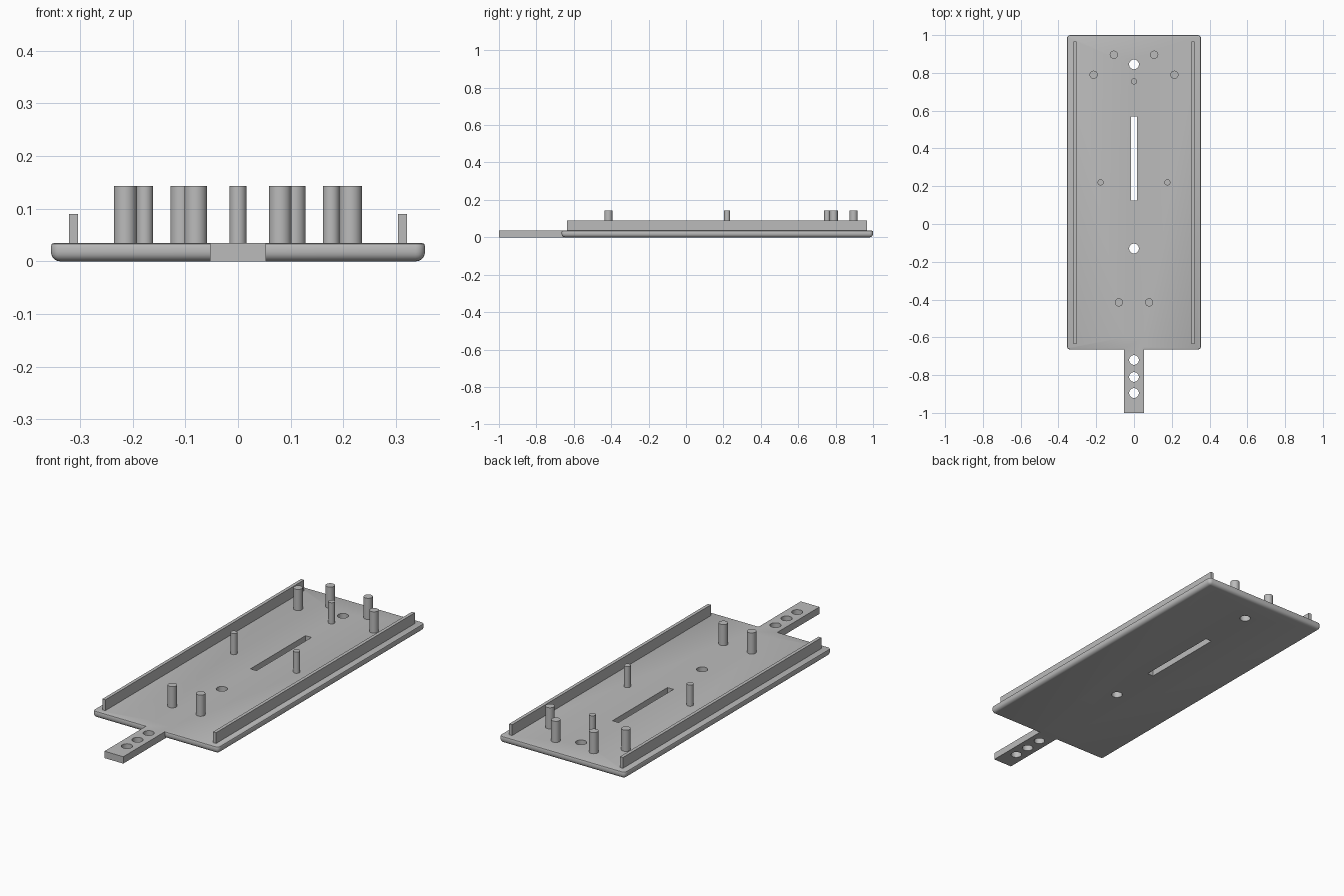
import bpy, bmesh, math
from mathutils import Matrix

if "Cube" in bpy.data.objects:
    bpy.data.objects.remove(bpy.data.objects["Cube"], do_unlink=True)

THICK = 0.035
POST_TOP = 0.143
RAIL_TOP = 0.09

grey = bpy.data.materials.new("plain_grey")
grey.use_nodes = True
colour = (0.5, 0.5, 0.5, 1)
grey.diffuse_color = colour
grey.node_tree.nodes["Principled BSDF"].inputs["Base Color"].default_value = colour


def finish(name, bm):
    mesh = bpy.data.meshes.new(name)
    bm.to_mesh(mesh)
    bm.free()
    mesh.materials.append(grey)
    obj = bpy.data.objects.new(name, mesh)
    bpy.context.collection.objects.link(obj)
    return obj


def add_box(bm, x0, x1, y0, y1, z0, z1):
    place = Matrix.Translation(((x0 + x1) / 2, (y0 + y1) / 2, (z0 + z1) / 2))
    size = Matrix.Diagonal((x1 - x0, y1 - y0, z1 - z0, 1))
    bmesh.ops.create_cube(bm, size=1, matrix=place @ size)


def add_cylinder(bm, x, y, r, z0, z1):
    bmesh.ops.create_cone(bm, cap_ends=True, segments=32, radius1=r, radius2=r,
                          depth=z1 - z0, matrix=Matrix.Translation((x, y, (z0 + z1) / 2)))


def smooth(obj):
    bpy.ops.object.select_all(action="DESELECT")
    obj.select_set(True)
    bpy.context.view_layer.objects.active = obj
    bpy.ops.object.shade_smooth_by_angle(angle=math.radians(35))


def boolean(obj, other, operation):
    mod = obj.modifiers.new(operation, "BOOLEAN")
    mod.object, mod.operation, mod.solver = other, operation, "EXACT"
    bpy.context.view_layer.objects.active = obj
    bpy.ops.object.modifier_apply(modifier=mod.name)
    bpy.data.objects.remove(other, do_unlink=True)


# Base plate: wide rounding underneath, narrow rounding on the top rim
bm = bmesh.new()
add_box(bm, -0.355, 0.355, -0.665, 1, 0, THICK)
lower = [e for e in bm.edges if min(v.co.z for v in e.verts) < 0.001]
bmesh.ops.bevel(bm, geom=lower, offset=0.018, segments=5, profile=0.5, affect="EDGES")
rim = [e for e in bm.edges if all(v.co.z > THICK - 0.001 for v in e.verts)]
bmesh.ops.bevel(bm, geom=rim, offset=0.006, segments=2, profile=0.5, affect="EDGES")
plate = finish("base_plate", bm)

# Handle tab on the front edge
bm = bmesh.new()
add_box(bm, -0.053, 0.053, -1, -0.6, 0, THICK)
boolean(plate, finish("handle_tab", bm), "UNION")

# Round holes and the long slot
bm = bmesh.new()
for y in (-0.895, -0.81, -0.72, -0.13, 0.845):
    add_cylinder(bm, 0, y, 0.026, -0.1, 0.1)
add_box(bm, -0.017, 0.017, 0.125, 0.568, -0.1, 0.1)
cutter = finish("hole_cutter", bm)
cutter.hide_render = True
boolean(plate, cutter, "DIFFERENCE")
smooth(plate)

# Side rails
for side, s in (("left", 1), ("right", -1)):
    bm = bmesh.new()
    x0, x1 = sorted((s * 0.304, s * 0.321))
    add_box(bm, x0, x1, -0.635, 0.967, THICK - 0.005, RAIL_TOP)
    finish(side + "_rail", bm)

# Standing posts, mirrored in pairs
pairs = {
    "front_post": (0.08, -0.415, 0.0215),
    "middle_post": (0.177, 0.22, 0.016),
    "outer_back_post": (0.214, 0.79, 0.0215),
    "inner_back_post": (0.107, 0.896, 0.0215),
    "centre_post": (0, 0.755, 0.016),
}
for name, (x, y, r) in pairs.items():
    sides = (("left_", 1), ("right_", -1)) if x else (("", 1),)
    for prefix, s in sides:
        bm = bmesh.new()
        add_cylinder(bm, s * x, y, r, THICK - 0.005, POST_TOP)
        smooth(finish(prefix + name, bm))
